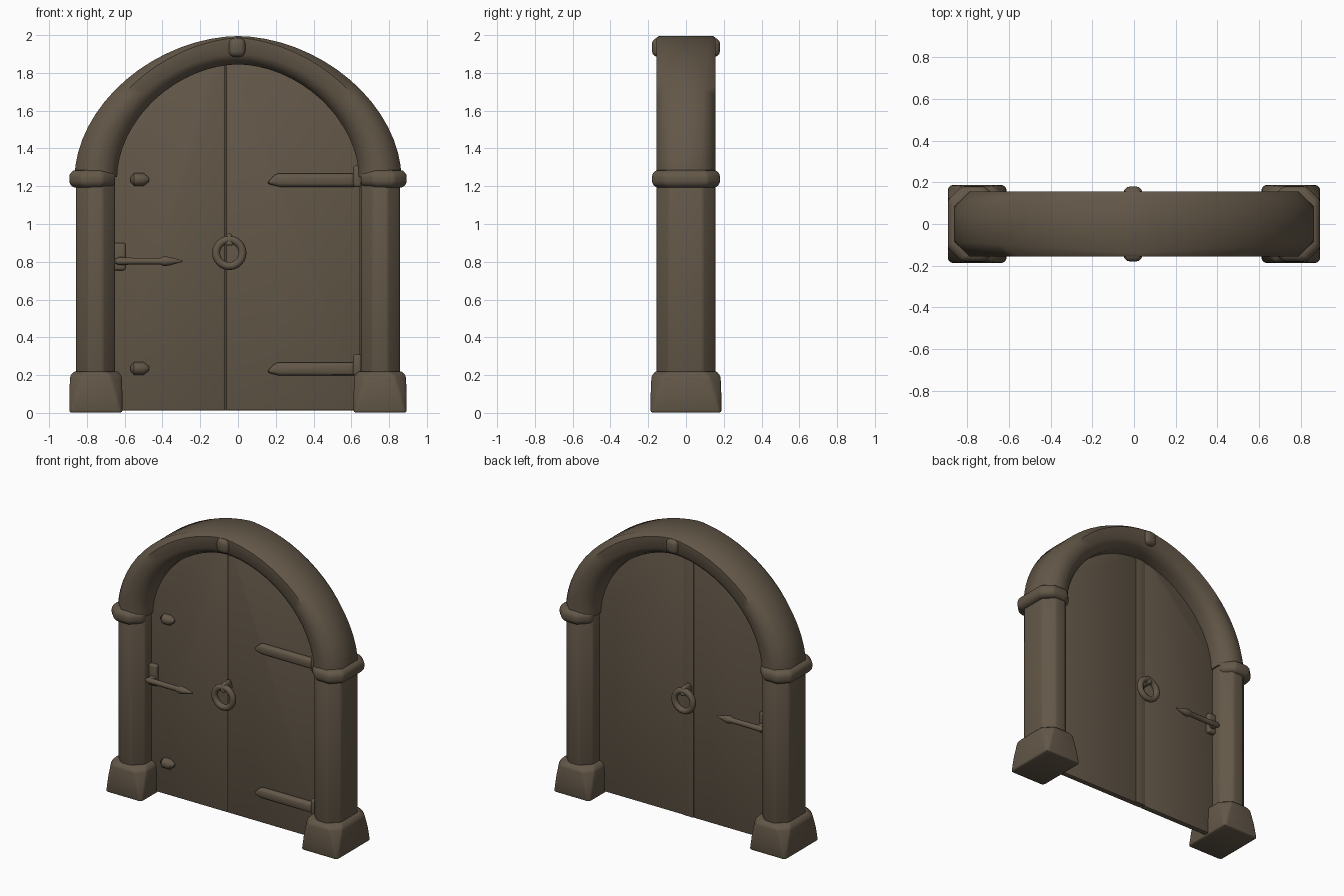
import bpy, bmesh, math
from mathutils import Vector

cube = bpy.data.objects.get("Cube")
if cube:
    bpy.data.objects.remove(cube, do_unlink=True)

brown = bpy.data.materials.new("weathered_brown")
brown.use_nodes = True
colour = (0.125, 0.096, 0.065, 1)
brown.diffuse_color = colour
shader = brown.node_tree.nodes["Principled BSDF"]
shader.inputs["Base Color"].default_value = colour
shader.inputs["Roughness"].default_value = 0.9


def finish(name, bm, bevel=0, segments=3, angle=45):
    bmesh.ops.recalc_face_normals(bm, faces=bm.faces)
    mesh = bpy.data.meshes.new(name)
    bm.to_mesh(mesh)
    bm.free()
    mesh.materials.append(brown)
    ob = bpy.data.objects.new(name, mesh)
    bpy.context.collection.objects.link(ob)
    bpy.ops.object.select_all(action='DESELECT')
    ob.select_set(True)
    bpy.context.view_layer.objects.active = ob
    if bevel:
        mod = ob.modifiers.new("soft_edges", 'BEVEL')
        mod.width = bevel
        mod.segments = segments
        mod.limit_method = 'ANGLE'
        bpy.ops.object.modifier_apply(modifier=mod.name)
    bpy.ops.object.shade_smooth_by_angle(angle=math.radians(angle))
    return ob


def skin(bm, rings):
    """Faces between closed rings of vertices, with both ends capped."""
    for a, b in zip(rings, rings[1:]):
        for i in range(len(a)):
            j = (i + 1) % len(a)
            bm.faces.new((a[i], a[j], b[j], b[i]))
    bm.faces.new(rings[0])
    bm.faces.new(rings[-1])


def block(name, lo, hi, bevel=0.02, taper=1.0):
    """Box between two corners, its top scaled by taper."""
    lo, hi = Vector(lo), Vector(hi)
    mid, size = (lo + hi) / 2, hi - lo
    bm = bmesh.new()
    bmesh.ops.create_cube(bm, size=1)
    for v in bm.verts:
        s = taper if v.co.z > 0 else 1
        v.co = mid + Vector((v.co.x * size.x * s, v.co.y * size.y * s, v.co.z * size.z))
    return finish(name, bm, bevel)


def column(name, x0, x1, depth, levels):
    """Eight-sided block from levels of (height, inset, corner cut)."""
    bm = bmesh.new()
    cx, half = (x0 + x1) / 2, (x1 - x0) / 2
    rings = []
    for z, inset, cut in levels:
        w, d = half - inset, depth - inset
        ring = []
        for sx, sy in ((1, 1), (-1, 1), (-1, -1), (1, -1)):
            pair = [(sx * w, sy * (d - cut)), (sx * (w - cut), sy * d)]
            if sx * sy < 0:
                pair.reverse()
            ring += [bm.verts.new((cx + x, y, z)) for x, y in pair]
        rings.append(ring)
    skin(bm, rings)
    return finish(name, bm, 0.012, 2, 50)


def plate(name, outline, y0, y1, bevel):
    """Outline in x and z, extruded along y."""
    bm = bmesh.new()
    face = bm.faces.new([bm.verts.new((x, y0, z)) for x, z in outline])
    out = bmesh.ops.extrude_face_region(bm, geom=[face])
    for v in out["geom"]:
        if isinstance(v, bmesh.types.BMVert):
            v.co.y = y1
    return finish(name, bm, bevel, 2)


def lathe_x(name, profile, y, z, steps=12):
    """Turned bar along x from (x, radius) pairs."""
    bm = bmesh.new()
    skin(bm, [[bm.verts.new((x, y + r * math.cos(math.tau * i / steps),
                             z + r * math.sin(math.tau * i / steps)))
               for i in range(steps)] for x, r in profile])
    return finish(name, bm)


def arch_point(t, width, height, spring=1.25, power=1.85):
    c, s = math.cos(t), math.sin(t)
    x = math.copysign(abs(c) ** (2 / power), c) * width
    return x, spring + height * max(s, 0) ** (2 / power)


# Arch: rounded section, with outer corners cut deeper toward the feet
steps = 32
bm = bmesh.new()
rows = []
for k in range(steps + 1):
    t = math.pi * k / steps
    inner = Vector(arch_point(t, 0.64, 0.595))
    outer = Vector(arch_point(t, 0.865, 0.745))
    cut = 0.012 + 0.06 * abs(math.cos(t))
    section = [(0, -0.085), (0.14, -0.128), (0.36, -0.155),
               (1 - cut * 4.5, -0.155), (1, cut - 0.155)]
    section += [(u, -y) for u, y in reversed(section)]
    row = []
    for u, y in section:
        p = inner.lerp(outer, u)
        row.append(bm.verts.new((p.x, y, p.y)))
    rows.append(row)
skin(bm, rows)
finish("arch", bm, angle=50)

# Keystone with a bulge on both faces
for side, y in (("front", -1), ("back", 1)):
    ys = sorted((y * 0.10, y * 0.18))
    block("keystone_" + side, (-0.05, ys[0], 1.885), (0.04, ys[1], 1.985), 0.03)

# Pillars, collars and bases
for side, s in (("left", 1), ("right", -1)):
    x0, x1 = sorted((s * 0.65, s * 0.857))
    column(side + "_pillar", x0, x1, 0.155, [(0.15, 0, 0.065), (1.25, 0, 0.065)])
    x0, x1 = sorted((s * 0.65, s * 0.893))
    column(side + "_collar", x0, x1, 0.18, [(1.193, 0.02, 0.06), (1.215, 0, 0.065),
                                            (1.262, 0, 0.065), (1.285, 0.02, 0.06)])
    x0, x1 = sorted((s * 0.612, s * 0.893))
    column(side + "_base", x0, x1, 0.187, [(0.002, 0, 0.012), (0.1, 0, 0.035),
                                           (0.195, 0.004, 0.06), (0.22, 0.025, 0.065)])

# Two door leaves meeting at a seam
seam = -0.065
arc = [arch_point(math.pi * k / 40, 0.68, 0.63) for k in range(41)]
for side, s in (("left", 1), ("right", -1)):
    edge = seam + s * 0.004
    part = [p for p in arc if s * (p[0] - edge) > 0.01]
    if s < 0:
        part.reverse()
    outline = [(edge, 0.012), (s * 0.68, 0.012)] + part + [(edge, 1.875)]
    plate(side + "_door_leaf", outline, -0.02, 0.02, 0.008)
block("seam_core", (seam - 0.02, -0.012, 0.012), (seam + 0.02, 0.012, 1.86), 0)
block("back_cover_strip", (seam - 0.01, 0.01, 0.015), (seam + 0.07, 0.025, 1.85), 0.004)

# Hinge straps, pins and studs on the front
for name, z in (("upper", 1.235), ("lower", 0.235)):
    strap = [(0.15, z - 0.02), (0.22, z - 0.038), (0.66, z - 0.038),
             (0.66, z + 0.032), (0.2, z + 0.032)]
    plate(name + "_hinge_strap", strap, -0.058, -0.01, 0.018)
    block(name + "_hinge_pin", (0.61, -0.08, z - 0.04), (0.655, -0.03, z + 0.075), 0.015)
    lathe_x(name + "_stud", [(-0.57, 0.012), (-0.55, 0.034), (-0.5, 0.034), (-0.47, 0.01)],
            -0.025, z)
block("left_jamb_strip", (0.642, -0.06, 0.28), (0.665, 0, 1.2), 0.008)

# Lever handles and ring pulls on both faces
for side, s in (("front", -1), ("back", 1)):
    ys = sorted((s * 0.01, s * 0.05))
    block(side + "_handle_plate", (-0.66, ys[0], 0.755), (-0.595, ys[1], 0.9), 0.012)
    lever = [(-0.65, 0.012), (-0.63, 0.02), (-0.55, 0.018), (-0.41, 0.018),
             (-0.39, 0.026), (-0.36, 0.022), (-0.295, 0.004)]
    lathe_x(side + "_lever", lever, s * 0.078, 0.803)
    ys = sorted((s * 0.01, s * 0.08))
    block(side + "_lever_mount", (-0.64, ys[0], 0.785), (-0.6, ys[1], 0.825), 0.01)
    bpy.ops.mesh.primitive_torus_add(major_radius=0.07, minor_radius=0.021,
                                     major_segments=24, minor_segments=10,
                                     location=(-0.046, s * 0.09, 0.847),
                                     rotation=(math.pi / 2, 0, 0))
    ring = bpy.context.object
    ring.name = side + "_ring_pull"
    ring.data.materials.append(brown)
    bpy.ops.object.shade_smooth_by_angle(angle=math.radians(60))
    ys = sorted((s * 0.01, s * 0.115))
    block(side + "_ring_mount", (-0.068, ys[0], 0.885), (-0.024, ys[1], 0.95), 0.018, 0.7)
